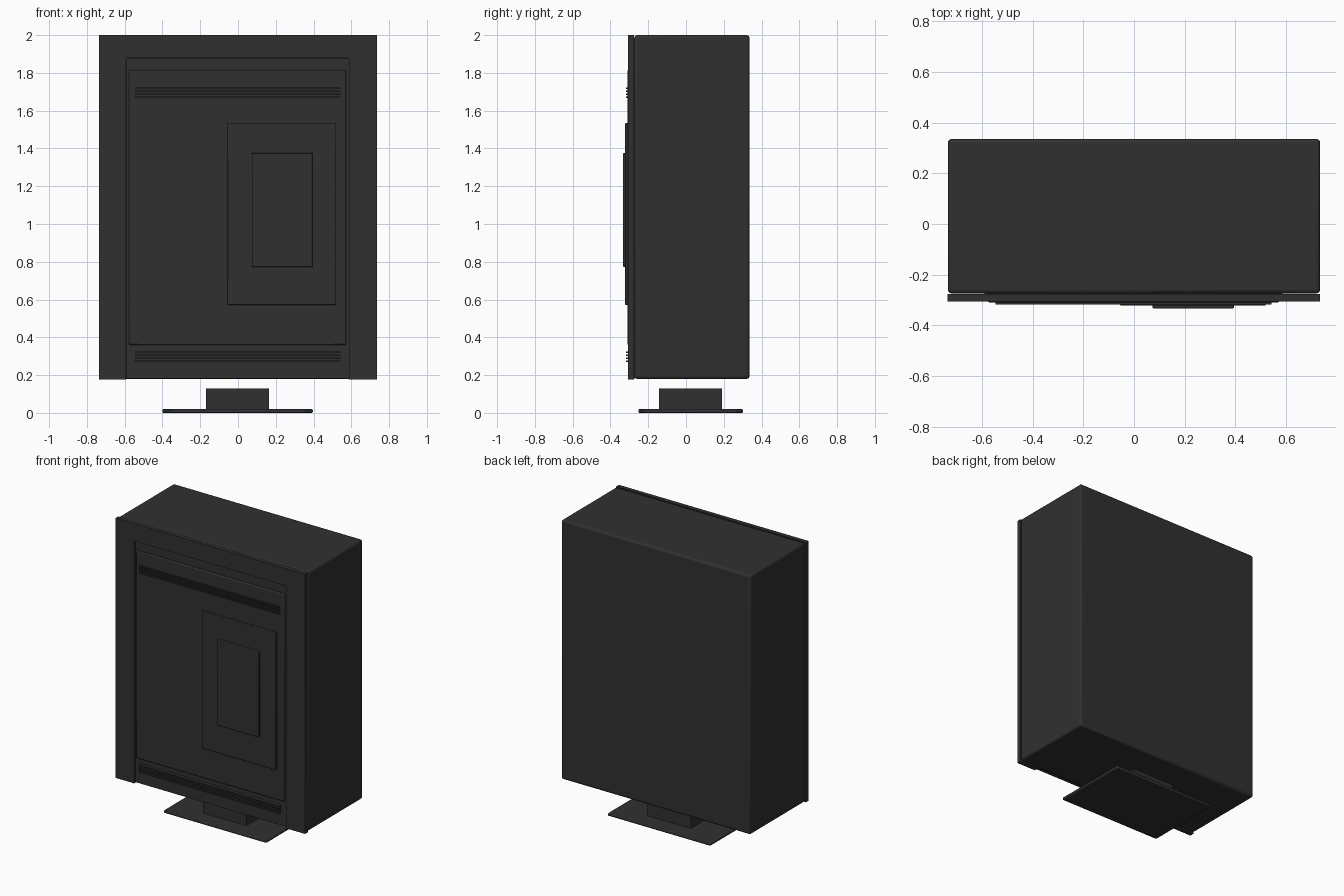
import bpy

if "Cube" in bpy.data.objects:
    bpy.data.objects.remove(bpy.data.objects["Cube"])


def material(name, rgb):
    m = bpy.data.materials.new(name)
    m.diffuse_color = (*rgb, 1)
    m.use_nodes = True
    m.node_tree.nodes["Principled BSDF"].inputs["Base Color"].default_value = m.diffuse_color
    return m


CHARCOAL = material("charcoal", (0.03, 0.03, 0.03))


def box(name, x, y, z, bevel=0.0, segments=2):
    """Box given by its (min, max) range on each axis, with softened edges."""
    bpy.ops.mesh.primitive_cube_add(
        size=1, location=[(a + b) / 2 for a, b in (x, y, z)])
    ob = bpy.context.object
    ob.name = name
    ob.scale = [b - a for a, b in (x, y, z)]
    bpy.ops.object.transform_apply(location=False, rotation=False, scale=True)
    ob.data.materials.append(CHARCOAL)
    if bevel:
        mod = ob.modifiers.new("soft_edges", "BEVEL")
        mod.width = bevel
        mod.segments = segments
        bpy.ops.object.shade_smooth_by_angle()
    return ob


# Cabinet body
box("cabinet_body", (-0.735, 0.735), (-0.274, 0.336), (0.18, 2.0), 0.015, 3)

# Front surround: one upside-down U, extruded
outline = [(-0.737, 0.177), (-0.592, 0.177), (-0.592, 1.878), (0.588, 1.878),
           (0.588, 0.177), (0.735, 0.177), (0.735, 2.0), (-0.737, 2.0)]
y0, y1, n = -0.306, -0.276, len(outline)
verts = [(x, y, z) for y in (y0, y1) for x, z in outline]
faces = [tuple(range(n)), tuple(range(2 * n - 1, n - 1, -1))]
faces += [(i, i + n, (i + 1) % n + n, (i + 1) % n) for i in range(n)]
mesh = bpy.data.meshes.new("front_surround")
mesh.from_pydata(verts, [], faces)
mesh.materials.append(CHARCOAL)
bpy.context.collection.objects.link(bpy.data.objects.new("front_surround", mesh))

# Backing panel inside the surround
box("backing_panel", (-0.59, 0.587), (-0.296, -0.27), (0.183, 1.876))

# Door and stepped plates
box("door", (-0.577, 0.573), (-0.31, -0.28), (0.36, 1.816), 0.006)
box("offset_plate", (-0.055, 0.52), (-0.322, -0.30), (0.572, 1.536), 0.004)
box("centre_plate", (0.073, 0.395), (-0.333, -0.31), (0.772, 1.376), 0.004)

# Louvre slats, upper and lower
for place, bottom in (("upper", 1.668), ("lower", 0.27)):
    for i in range(4):
        z = bottom + i * 0.0157
        box(f"{place}_slat_{i + 1}", (-0.546, 0.542), (-0.318, -0.29), (z, z + 0.008))

# Pedestal block and base plate
box("pedestal", (-0.17, 0.165), (-0.143, 0.19), (0.015, 0.128))
box("base_plate", (-0.4, 0.396), (-0.252, 0.302), (0.0, 0.02), 0.006)
